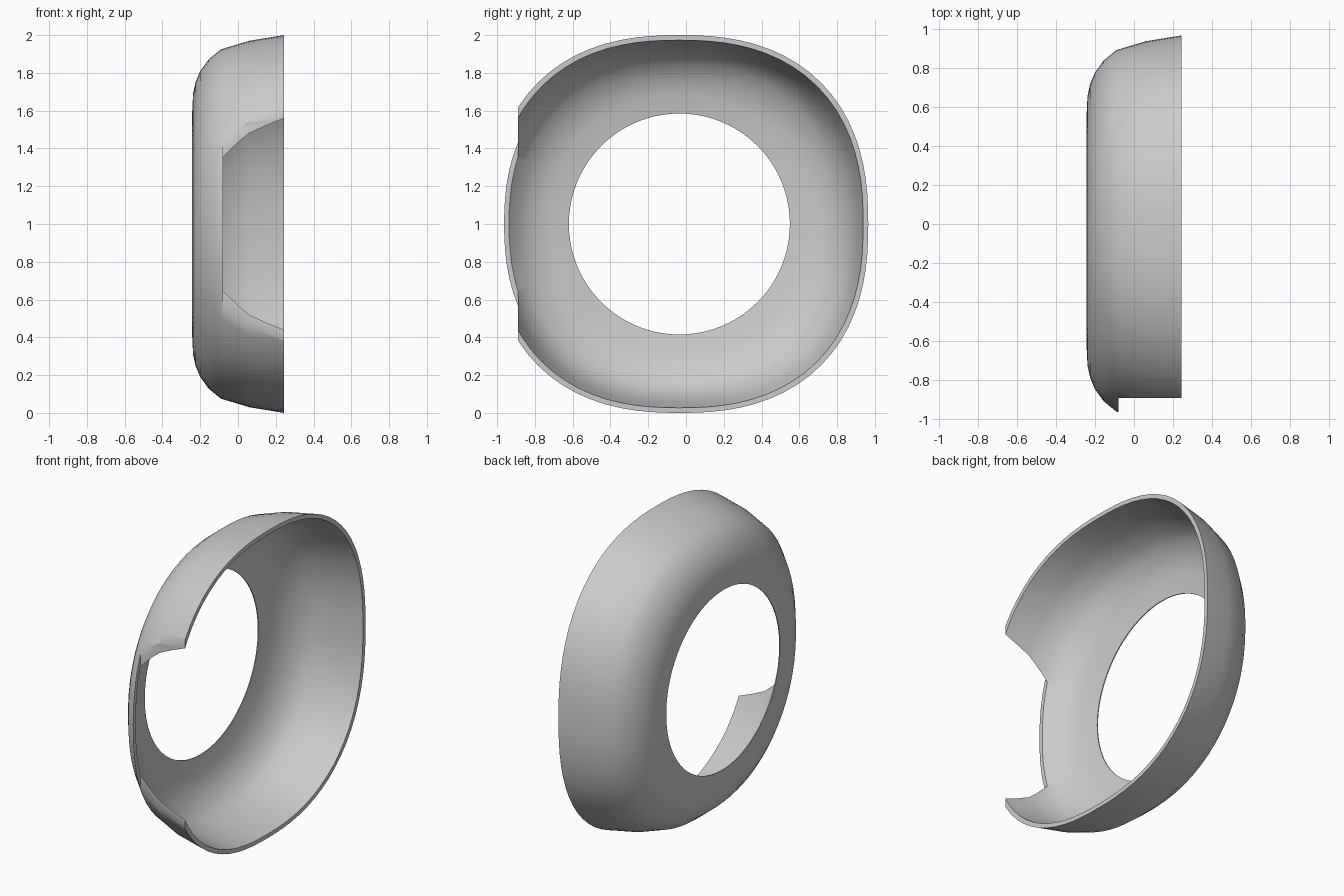
import bpy, bmesh
from math import sin, cos, tau

cube = bpy.data.objects.get("Cube")
if cube:
    bpy.data.objects.remove(cube, do_unlink=True)

SEGMENTS = 80
CENTER_Y, CENTER_Z = -0.035, 1.0

# Wall section: depth x, radius, roundness power (2 = circle, more = squarer)
outer = [(-0.243, 0.585, 2.0), (-0.238, 0.69, 2.05), (-0.225, 0.75, 2.1),
         (-0.2, 0.81, 2.15), (-0.155, 0.872, 2.22), (-0.09, 0.925, 2.3),
         (0.06, 0.97, 2.36), (0.243, 1.0, 2.4)]
inner = [(0.243, 0.973, 2.4), (0.06, 0.943, 2.36), (-0.08, 0.902, 2.3),
         (-0.142, 0.85, 2.22), (-0.182, 0.795, 2.15), (-0.207, 0.74, 2.1),
         (-0.222, 0.685, 2.05), (-0.237, 0.585, 2.0)]


def ring(bm, x, radius, power):
    """One rounded-square loop of vertices across the shell."""
    verts = []
    for i in range(SEGMENTS):
        c, s = cos(tau * i / SEGMENTS), sin(tau * i / SEGMENTS)
        r = radius / (abs(c) ** power + abs(s) ** power) ** (1 / power)
        verts.append(bm.verts.new((x, CENTER_Y + r * c, CENTER_Z + r * s)))
    return verts


# Shell: rings joined into a closed hollow wall
bm = bmesh.new()
rings = [ring(bm, *row) for row in outer + inner]
for k, a in enumerate(rings):
    b = rings[(k + 1) % len(rings)]
    for i in range(SEGMENTS):
        j = (i + 1) % SEGMENTS
        bm.faces.new((a[i], a[j], b[j], b[i]))
bmesh.ops.recalc_face_normals(bm, faces=bm.faces)
mesh = bpy.data.meshes.new("ring_shell")
bm.to_mesh(mesh)
bm.free()
shell = bpy.data.objects.new("ring_shell", mesh)
bpy.context.collection.objects.link(shell)

# Grey material
grey = bpy.data.materials.new("grey")
grey.use_nodes = True
colour = (0.6, 0.6, 0.6, 1)
grey.diffuse_color = colour
grey.node_tree.nodes["Principled BSDF"].inputs["Base Color"].default_value = colour
mesh.materials.append(grey)

# Notch in the front wall
bpy.ops.mesh.primitive_cube_add(size=1, location=(0.42, -1.39, 1.0))
cutter = bpy.context.object
cutter.name = "notch_cutter"
cutter.scale = (1.0, 1.0, 3.0)
cutter.hide_render = True
cutter.data.materials.append(grey)
cut = shell.modifiers.new("notch", 'BOOLEAN')
cut.operation = 'DIFFERENCE'
cut.solver = 'EXACT'
cut.object = cutter

bpy.ops.object.select_all(action='DESELECT')
shell.select_set(True)
bpy.context.view_layer.objects.active = shell
bpy.ops.object.modifier_apply(modifier=cut.name)
bpy.data.objects.remove(cutter, do_unlink=True)
bpy.ops.object.shade_smooth_by_angle(angle=0.6)
